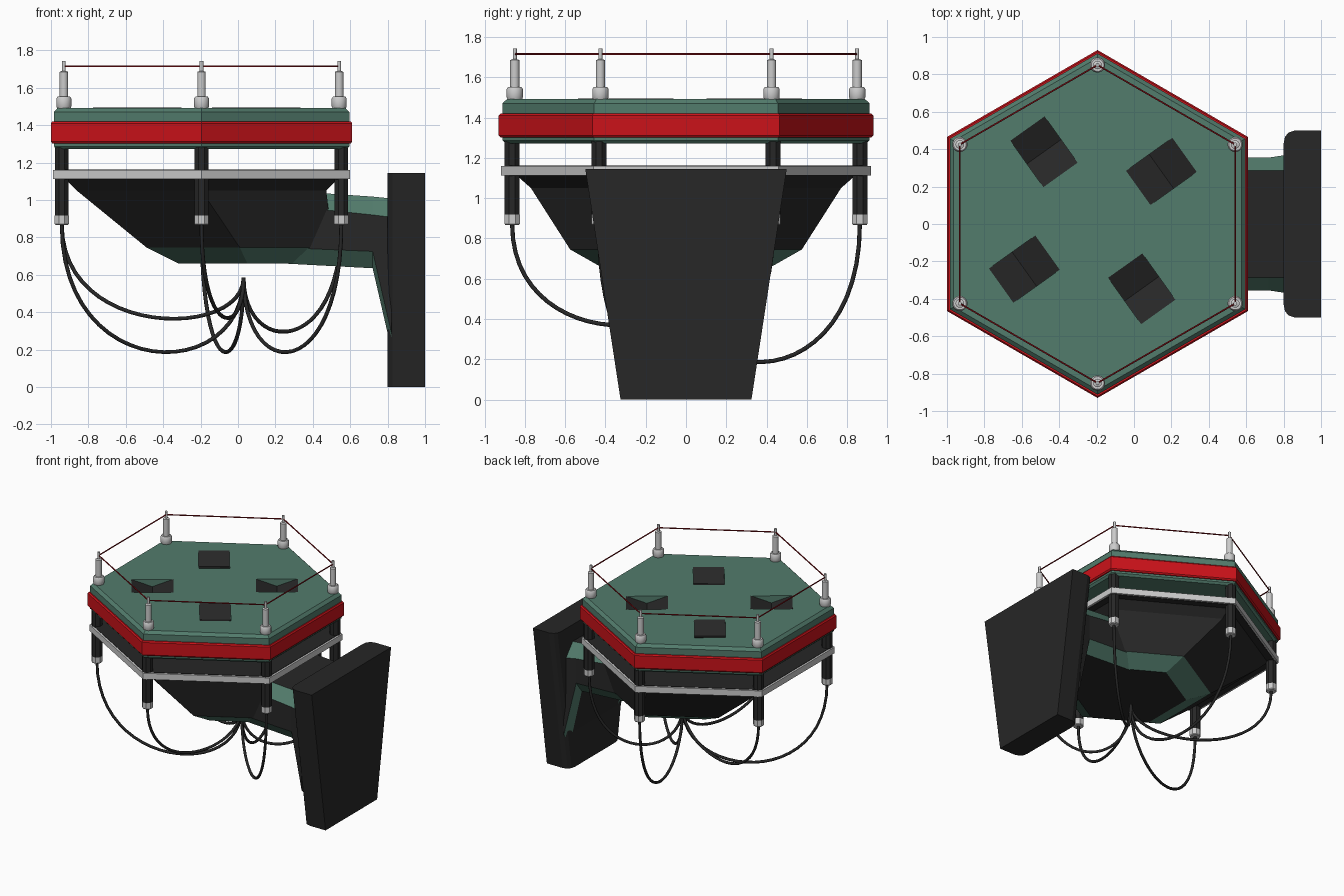
import bpy, bmesh
from math import sin, cos, pi, radians
from mathutils import Vector

if "Cube" in bpy.data.objects:
    bpy.data.objects.remove(bpy.data.objects["Cube"])

CX = -0.195  # centre of the hexagonal platform


def mat(name, r, g, b):
    m = bpy.data.materials.new(name)
    m.diffuse_color = (r, g, b, 1)
    m.use_nodes = True
    m.node_tree.nodes["Principled BSDF"].inputs["Base Color"].default_value = m.diffuse_color
    return m


GREEN = mat("green", 0.085, 0.2, 0.15)
RED = mat("red", 0.6, 0.006, 0.01)
BLACK = mat("black", 0.02, 0.02, 0.02)
WIRE = mat("wire_red", 0.25, 0.005, 0.008)


def hexagon(cx, r, z):
    return [Vector((cx + r * cos(pi / 2 + k * pi / 3), r * sin(pi / 2 + k * pi / 3), z))
            for k in range(6)]


def loft(name, rings, mats=(), pick=None):
    """Skin closed rings; pick(band, side) gives the material index, band -1 = caps."""
    bm = bmesh.new()
    vs = [[bm.verts.new(p) for p in ring] for ring in rings]
    n = len(rings[0])
    for i in range(len(rings) - 1):
        for j in range(n):
            k = (j + 1) % n
            f = bm.faces.new((vs[i][j], vs[i][k], vs[i + 1][k], vs[i + 1][j]))
            f.material_index = pick(i, j) if pick else 0
    for ring in (vs[0], vs[-1]):
        f = bm.faces.new(ring)
        f.material_index = pick(-1, 0) if pick else 0
    bmesh.ops.recalc_face_normals(bm, faces=bm.faces)
    me = bpy.data.meshes.new(name)
    bm.to_mesh(me)
    bm.free()
    for m in mats:
        me.materials.append(m)
    ob = bpy.data.objects.new(name, me)
    bpy.context.collection.objects.link(ob)
    return ob


def hex_loft(name, profile, mats=(), pick=None):
    return loft(name, [hexagon(*p) for p in profile], mats, pick)


def turned(name, x, y, profile, sides, mats=()):
    rings = [[Vector((x + r * cos((k + .5) * 2 * pi / sides), y + r * sin((k + .5) * 2 * pi / sides), z))
              for k in range(sides)] for r, z in profile]
    ob = loft(name, rings, mats)
    if sides > 8:
        bpy.context.view_layer.objects.active = ob
        ob.select_set(True)
        bpy.ops.object.shade_smooth_by_angle(angle=radians(35))
        ob.select_set(False)
    return ob


# platform slab, red bumper band and lower plate with its grey rim
slab = hex_loft("platform_slab", [(CX, .895, 1.272), (CX, .912, 1.287),
                                  (CX, .912, 1.47), (CX, .888, 1.492)], [GREEN])
hex_loft("red_band", [(CX, .921, 1.302), (CX, .93, 1.312), (CX, .93, 1.41), (CX, .921, 1.42)], [RED])
hex_loft("lower_plate_rim", [(CX, .918, 1.112), (CX, .918, 1.16)])
hex_loft("lower_plate_core", [(CX, .9, 1.109), (CX, .9, 1.163)], [BLACK])

# four V-shaped recesses in the top, each lined in black
for i in range(4):
    a = radians(35.5 + 90 * i)
    u, v = Vector((cos(a), sin(a), 0)), Vector((-sin(a), cos(a), 0))
    c = Vector((-.22, .02, 0)) + u * .45

    def section(side, pts):
        return [c + u * p + v * side + Vector((0, 0, z)) for p, z in pts]
    cut = [(-.152, 1.55), (-.152, 1.491), (0, 1.432), (.152, 1.491), (.152, 1.55)]
    cutter = loft(f"recess_cutter_{i}", [section(s * .112, cut) for s in (-1, 1)])
    cutter.hide_render = True
    cutter.hide_viewport = True
    mod = slab.modifiers.new("recess", 'BOOLEAN')
    mod.operation = 'DIFFERENCE'
    mod.solver = 'EXACT'
    mod.object = cutter
    lining = [(-.152, 1.494), (0, 1.435), (.152, 1.494), (.152, 1.486), (0, 1.427), (-.152, 1.486)]
    loft(f"recess_lining_{i}", [section(s * .112, lining) for s in (-1, 1)], [BLACK])

# faceted hull below the plate, green lower chamfer
hex_loft("hull", [(CX, .84, 1.112), (CX, .77, 1.05), (.01, .575, .745), (.05, .425, .66)],
         [BLACK, GREEN], lambda b, s: 1 if b == 2 else 0)


# support arm with green chamfers, flaring down into the wall plate
def arm_ring(x, top, up, low, bottom, half, inner):
    right = [(inner, top), (half, up), (half, low), (inner, bottom)]
    return [Vector((x, y, z)) for y, z in right + [(-y, z) for y, z in reversed(right)]]


loft("support_arm", [arm_ring(.25, 1.05, .97, .745, .66, .36, .285),
                     arm_ring(.72, 1.018, .92, .725, .635, .355, .285),
                     arm_ring(.82, 1.008, .908, .29, .2, .37, .285)],
     [BLACK, GREEN], lambda b, s: 1 if b >= 0 and s in (0, 2, 4, 6) else 0)


# tapered wall plate with rounded inner edges
def plate_ring(half, z):
    side = [(1.0, half), (.86, half), (.825, half - .012), (.807, half - .035), (.8, half - .07)]
    return [Vector((x, y, z)) for x, y in side + [(x, -y) for x, y in reversed(side)]]


loft("wall_plate", [plate_ring(.325, 0), plate_ring(.5, 1.145)], [BLACK])


def curve(name, points, radius, m, cyclic=False):
    """points: (position, left handle, right handle)"""
    cu = bpy.data.curves.new(name, 'CURVE')
    cu.dimensions = '3D'
    cu.bevel_depth = radius
    cu.bevel_resolution = 2
    cu.resolution_u = 24 if not cyclic else 1
    cu.use_fill_caps = True
    sp = cu.splines.new('BEZIER')
    sp.bezier_points.add(len(points) - 1)
    for bp, (co, hl, hr) in zip(sp.bezier_points, points):
        bp.handle_left_type = bp.handle_right_type = 'FREE'
        bp.co, bp.handle_left, bp.handle_right = co, hl, hr
    sp.use_cyclic_u = cyclic
    cu.materials.append(m)
    ob = bpy.data.objects.new(name, cu)
    bpy.context.collection.objects.link(ob)


# posts, corner poles and hanging cables at the six corners
# handle height per corner, starting at +y and going anticlockwise
sag = [.013, .255, .013, .26, .013, .16]
end = Vector((.03, 0, .585))
for k in range(6):
    p = hexagon(CX, .863, 0)[k]
    turned(f"post_{k}", p.x, p.y, [(.04, .915), (.04, 1.29)], 8, [BLACK])
    turned(f"post_foot_{k}", p.x, p.y, [(.036, .866), (.041, .872), (.041, .918)], 8)
    q = hexagon(CX, .85, 0)[k]
    turned(f"corner_pole_{k}", q.x, q.y, [(.034, 1.485), (.041, 1.5), (.041, 1.542), (.034, 1.552),
                                          (.023, 1.552), (.023, 1.685), (.01, 1.69), (.01, 1.742)], 16)
    start = Vector((p.x, p.y, .87))
    h1, h2 = Vector((p.x, p.y, sag[k])), Vector((end.x, end.y, sag[k]))
    curve(f"cable_{k}", [(start, start, h1), (end, h2, end)], .0105, BLACK)

# red wire strung around the poles
ring = hexagon(CX, .85, 1.715)
curve("perimeter_wire", [(p, p.lerp(ring[k - 1], 1 / 3), p.lerp(ring[(k + 1) % 6], 1 / 3))
                         for k, p in enumerate(ring)], .005, WIRE, True)
